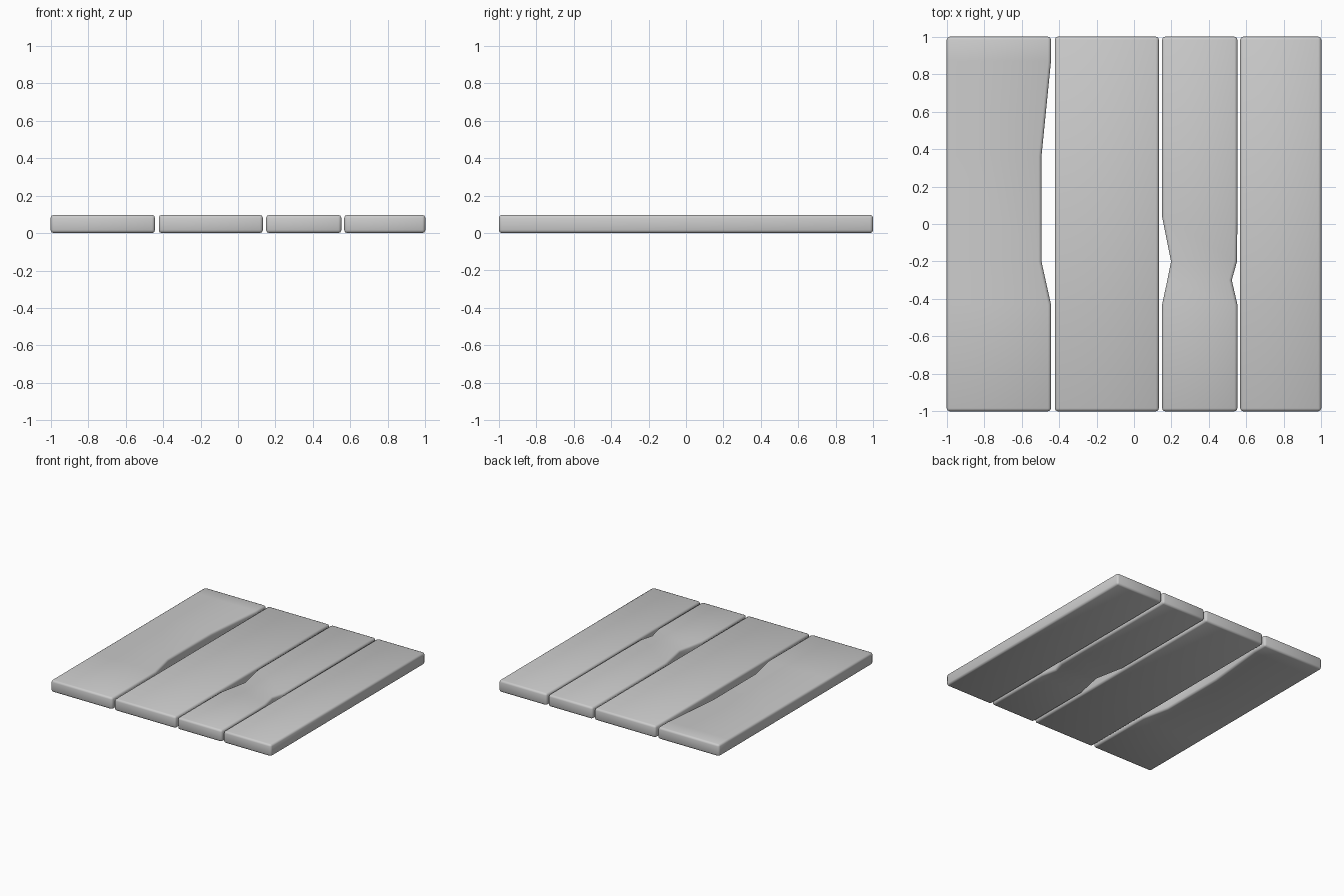
import bpy, bmesh, math

if "Cube" in bpy.data.objects:
    bpy.data.objects.remove(bpy.data.objects["Cube"])

HEIGHT = 0.097


def plank(name, rows):
    """Plank from cross-section rows (y, left x, right x), front to back."""
    bm = bmesh.new()
    rings = [[bm.verts.new(p) for p in ((l, y, 0), (r, y, 0), (r, y, HEIGHT), (l, y, HEIGHT))]
             for y, l, r in rows]
    for a, b in zip(rings, rings[1:]):
        for i in range(4):
            j = (i + 1) % 4
            bm.faces.new((a[i], a[j], b[j], b[i]))
    bm.faces.new(rings[0])
    bm.faces.new(rings[-1][::-1])
    bmesh.ops.recalc_face_normals(bm, faces=bm.faces)
    # softened outer edges
    sharp = [e for e in bm.edges if e.calc_face_angle() > math.radians(60)]
    bmesh.ops.bevel(bm, geom=sharp, offset=0.016, offset_type='OFFSET',
                    segments=2, profile=0.5, affect='EDGES')
    for f in bm.faces:
        f.smooth = True
    mesh = bpy.data.meshes.new(name)
    bm.to_mesh(mesh)
    bm.free()
    obj = bpy.data.objects.new(name, mesh)
    bpy.context.collection.objects.link(obj)


# wide plank with a long worn edge
plank("left_plank", [(-1, -1, -0.443), (-0.43, -1, -0.443), (-0.2, -1, -0.494),
                     (0.36, -1, -0.494), (0.87, -1, -0.443), (1, -1, -0.443)])
# straight plank
plank("centre_left_plank", [(-1, -0.423, 0.133), (1, -0.423, 0.133)])
# narrow plank with chips on both edges
plank("centre_right_plank", [(-1, 0.15, 0.552), (-0.43, 0.15, 0.552), (-0.3, 0.178, 0.522),
                             (-0.2, 0.198, 0.55), (0.04, 0.15, 0.552), (1, 0.15, 0.552)])
# straight plank
plank("right_plank", [(-1, 0.567, 1), (1, 0.567, 1)])
